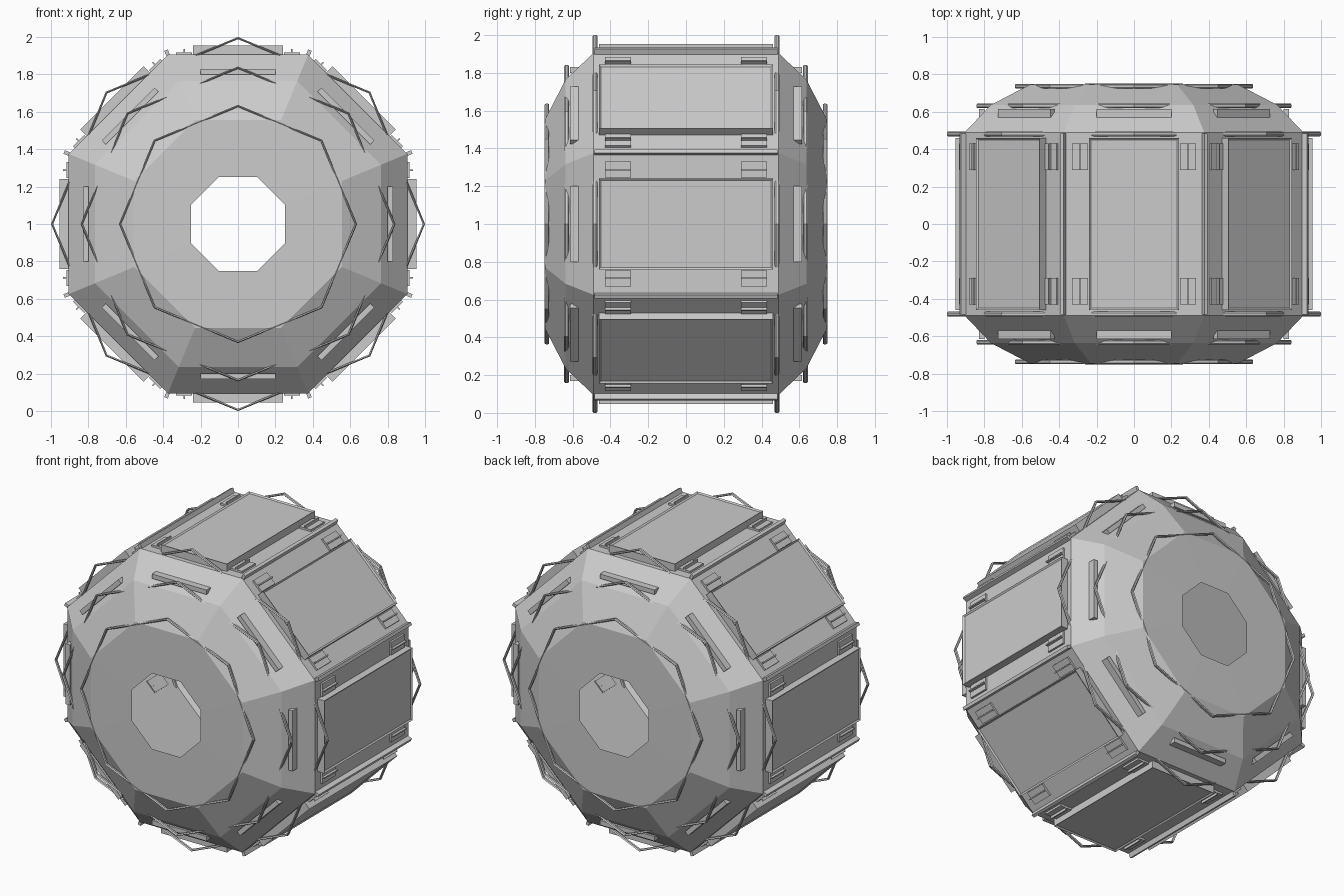
import bpy, bmesh, math
from mathutils import Matrix

if "Cube" in bpy.data.objects:
    bpy.data.objects.remove(bpy.data.objects["Cube"])

N = 8
STEP = 2 * math.pi / N
UP = Matrix.Translation((0, 0, 1))


def finish(name, bm):
    bmesh.ops.recalc_face_normals(bm, faces=bm.faces)
    me = bpy.data.meshes.new(name)
    bm.to_mesh(me)
    bm.free()
    ob = bpy.data.objects.new(name, me)
    bpy.context.collection.objects.link(ob)
    return ob


def lathe(name, profile, phase, closed=False):
    """Sweep (radius, y) points around the y axis in 8 flat segments."""
    bm = bmesh.new()
    loops = []
    for r, y in profile:
        loops.append([bm.verts.new((r * math.sin(phase + k * STEP), y,
                                    1 + r * math.cos(phase + k * STEP))) for k in range(N)])
    count = len(loops) if closed else len(loops) - 1
    for i in range(count):
        a, b = loops[i], loops[(i + 1) % len(loops)]
        for k in range(N):
            j = (k + 1) % N
            bm.faces.new((a[k], a[j], b[j], b[k]))
    return finish(name, bm)


def around(name, boxes, phase=0.0, rim=None):
    """Repeat boxes (x, y, radial centre, sx, sy, sz) on all eight sides."""
    bm = bmesh.new()
    for k in range(N):
        turn = UP @ Matrix.Rotation(phase + k * STEP, 4, 'Y')
        for x, y, r, sx, sy, sz in boxes:
            m = Matrix.Translation((x, y, r)) @ Matrix.Diagonal((sx, sy, sz, 1))
            vs = bmesh.ops.create_cube(bm, size=1, matrix=m)['verts']
            if rim:
                top = max({f for v in vs for f in v.link_faces},
                          key=lambda f: f.calc_center_median().z)
                bmesh.ops.inset_region(bm, faces=[top], thickness=rim, depth=0)
                bmesh.ops.translate(bm, verts=top.verts, vec=(0, 0, -0.008))
                vs = list({v for f in top.verts for e in f.link_edges for v in e.verts} | set(vs))
            bmesh.ops.transform(bm, matrix=turn, verts=vs)
    return finish(name, bm)


# hollow eight-sided shell with an open hole at each end
half = [(0.905, 0.49), (0.765, 0.637), (0.555, 0.746), (0.25, 0.75)]
prof = [(a, -y) for a, y in reversed(half)] + half
c = math.cos(STEP / 2)
lathe("body_shell", [(a / c, y) for a, y in prof], STEP / 2)

# thin hoops turned half a side, so only their corners show as chevrons
for side, s in (("front", -1), ("back", 1)):
    for i, (r, y, w) in enumerate([(1.0, 0.482, 0.013), (0.842, 0.632, 0.013), (0.637, 0.736, 0.012)]):
        sec = [(r, y - w / 2), (r, y + w / 2), (r - 0.005, y + w), (r - 0.012, y + w / 2),
               (r - 0.012, y - w / 2), (r - 0.005, y - w)]
        lathe(f"{side}_hoop_{i + 1}", [(a, s * b) for a, b in sec], 0, True)

# side panels with a narrow raised rim
around("side_panels", [(0, 0, 0.927, 0.48, 0.92, 0.054)], rim=0.014)

# hinge plates and pins beside each panel
hinges = []
for sx in (-1, 1):
    for sy in (-1, 1):
        hinges.append((sx * 0.288, sy * 0.36, 0.908, 0.085, 0.14, 0.02))
        hinges.append((sx * 0.288, sy * 0.36, 0.915, 0.008, 0.14, 0.04))
around("panel_hinges", hinges)

# bars on the sloped shoulders
around("shoulder_bars", [(0, s * 0.592, 0.815, 0.4, 0.046, 0.03) for s in (-1, 1)])

# strips along the long corner edges
around("corner_strips", [(0, 0, 0.987, 0.02, 0.97, 0.038)], STEP / 2)
